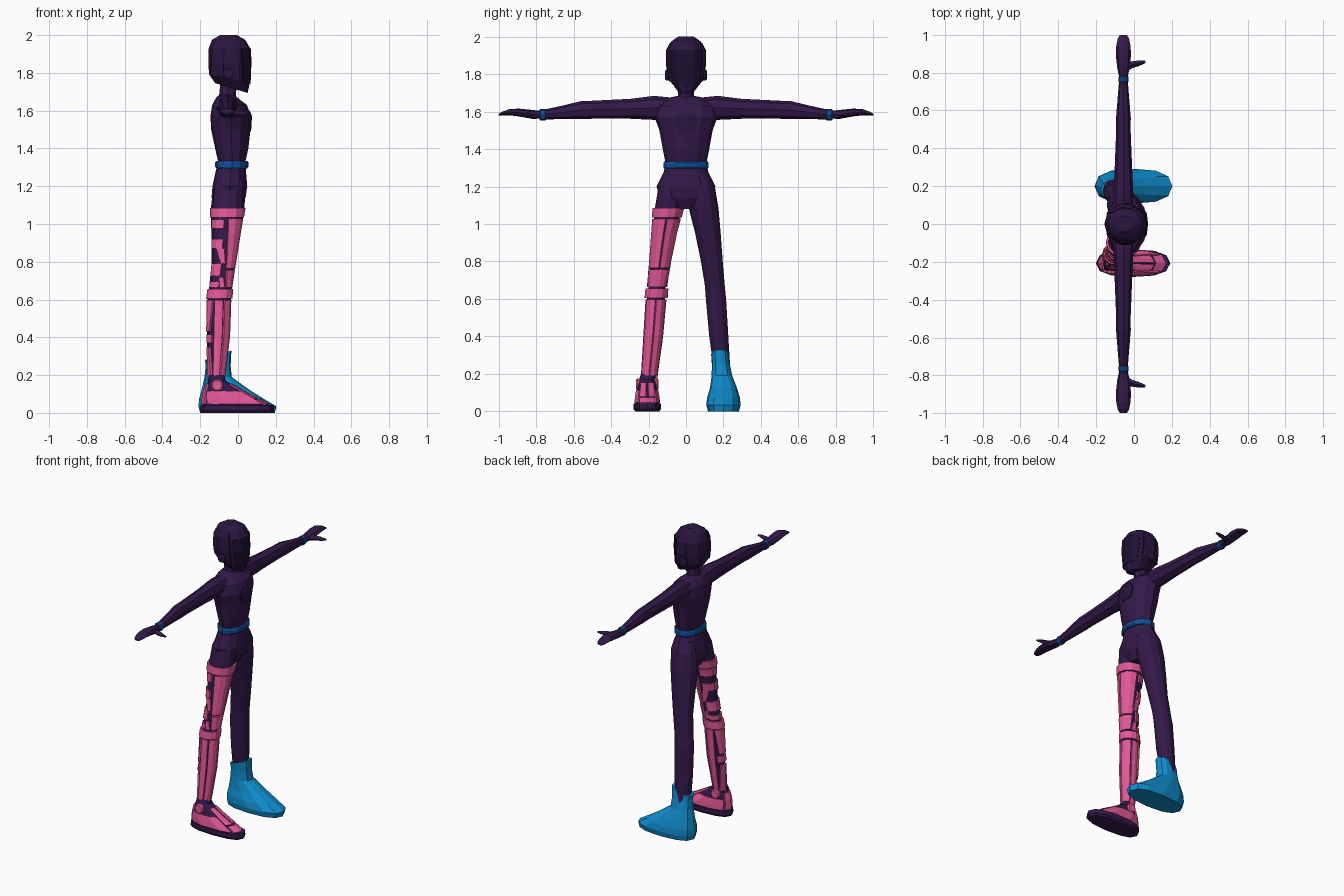
import bpy, bmesh, math
from mathutils import Vector


def material(name, rgb):
    m = bpy.data.materials.new(name)
    m.diffuse_color = (*rgb, 1)
    return m


SUIT = material("dark_purple", (0.034, 0.010, 0.068))
HELM = material("dark_helmet", (0.024, 0.008, 0.050))
VISOR = material("visor", (0.012, 0.005, 0.030))
PINK = material("pink", (0.78, 0.10, 0.32))
BLUE = material("blue", (0.005, 0.27, 0.62))
NAVY = material("deep_blue", (0.005, 0.08, 0.32))


def make(name, bm, mat, fix=True):
    if fix:
        bmesh.ops.recalc_face_normals(bm, faces=bm.faces)
    me = bpy.data.meshes.new(name)
    bm.to_mesh(me)
    bm.free()
    me.materials.append(mat)
    ob = bpy.data.objects.new(name, me)
    bpy.context.collection.objects.link(ob)
    return ob


def skin(name, rings, mat):
    bm = bmesh.new()
    rows = [[bm.verts.new(p) for p in r] for r in rings]
    n = len(rows[0])
    for a, b in zip(rows, rows[1:]):
        for i in range(n):
            j = (i + 1) % n
            bm.faces.new((a[i], a[j], b[j], b[i]))
    bm.faces.new(rows[0][::-1])
    bm.faces.new(rows[-1])
    return make(name, bm, mat)


def point(st, deg, off=0, p=1):
    # station: z, centre x, centre y, radius x, radius y, tilt
    z, cx, cy, rx, ry, tilt = (*st, 0)[:6]
    c, s = math.cos(math.radians(deg)), math.sin(math.radians(deg))
    dx = math.copysign(abs(c) ** p, c) * (rx + off)
    dy = math.copysign(abs(s) ** p, s) * (ry + off)
    return Vector((cx + dx, cy + dy, z + tilt * dx))


def loft(name, sts, mat, n=12, p=1):
    return skin(name, [[point(s, 360 * i / n, 0, p) for i in range(n)] for s in sts], mat)


def sample(sts, z):
    for a, b in zip(sts, sts[1:]):
        if a[0] <= z <= b[0]:
            t = (z - a[0]) / (b[0] - a[0])
            return [u + (v - u) * t for u, v in zip(a, b)]
    return list(sts[-1])


def panel(name, sts, z0, z1, low, high, mat, off=0.008, p=1, thick=0.012):
    # curved plate lying over a lofted body; low/high are its angle spans
    zs = [z0] + [s[0] for s in sts if z0 + .004 < s[0] < z1 - .004] + [z1]
    n = max(2, round((high[1] - high[0]) / 30))
    bm = bmesh.new()
    rows = []
    for z in zs:
        t = (z - z0) / (z1 - z0)
        a = low[0] + (high[0] - low[0]) * t
        b = low[1] + (high[1] - low[1]) * t
        st = sample(sts, z)
        rows.append([bm.verts.new(point(st, a + (b - a) * i / n, off, p)) for i in range(n + 1)])
    for r, q in zip(rows, rows[1:]):
        for i in range(n):
            bm.faces.new((r[i], r[i + 1], q[i + 1], q[i]))
    ob = make(name, bm, mat, False)
    m = ob.modifiers.new("thickness", "SOLIDIFY")
    m.thickness, m.offset = thick, -1


def tube(name, sts, mat, n=8):
    # sections across y: y, centre x, centre z, radius x, radius z
    skin(name, [[(cx + rx * math.cos(math.tau * i / n), y, cz + rz * math.sin(math.tau * i / n))
                 for i in range(n)] for y, cx, cz, rx, rz in sts], mat)


# torso, belt, chest plate and neck
torso = [(1.08, -.05, 0, .06, .05), (1.14, -.05, 0, .09, .14), (1.2, -.043, 0, .092, .157),
         (1.28, -.038, 0, .08, .118), (1.33, -.033, 0, .072, .11), (1.4, -.033, 0, .088, .124),
         (1.5, -.038, 0, .104, .142), (1.57, -.038, 0, .108, .168), (1.63, -.045, 0, .092, .16),
         (1.67, -.06, 0, .055, .11), (1.685, -.06, 0, .038, .04)]
loft("torso", torso, SUIT)
loft("belt", [(1.295, -.033, 0, .082, .117), (1.303, -.033, 0, .089, .121),
              (1.325, -.033, 0, .089, .121), (1.333, -.033, 0, .082, .117)], NAVY)
panel("chest_plate_lower", torso, 1.49, 1.545, (-14, 14), (-24, 24), HELM, .004, 1, .01)
panel("chest_plate_upper", torso, 1.545, 1.60, (-24, 24), (-12, 12), HELM, .004, 1, .01)
loft("neck", [(1.64, -.06, 0, .055, .055), (1.69, -.055, 0, .044, .042), (1.78, -.045, 0, .045, .042)], SUIT, 8)

# helmet with visor, side shells and ear discs
head = [(1.72, -.035, 0, .086, .05, -.3), (1.77, -.045, 0, .108, .092, -.2),
        (1.85, -.045, 0, .112, .104, 0), (1.93, -.045, 0, .110, .102, 0),
        (1.975, -.05, 0, .088, .078, 0), (2.0, -.05, 0, .045, .042, 0)]
loft("helmet", head, HELM)
panel("visor", head, 1.765, 1.93, (-48, 48), (-55, 55), VISOR, .004, 1, .01)
for s in (1, -1):
    lo, hi = (62, 150), (68, 140)
    if s < 0:
        lo, hi = (210, 298), (220, 292)
    panel("helmet_side", head, 1.77, 1.965, lo, hi, HELM, .007)
    tube("ear_disc", [(s * y, -.05, 1.795, r, r) for y, r in ((.08, .028), (.107, .028), (.112, .02))], HELM, 12)

# arms, bracelets, hands and thumbs
for s in (1, -1):
    X = -.056
    tube("arm", [(s * y, X, z, rx, rz) for y, z, rx, rz in (
        (.08, 1.615, .06, .06), (.17, 1.62, .052, .064), (.3, 1.615, .046, .053),
        (.5, 1.61, .038, .048), (.56, 1.608, .039, .048), (.66, 1.596, .031, .036),
        (.77, 1.583, .022, .025))], SUIT)
    tube("bracelet", [(s * y, X, 1.583, r, r + .004) for y, r in (
        (.748, .023), (.753, .027), (.777, .027), (.782, .023))], NAVY)
    tube("hand", [(s * y, X, z, rx, rz) for y, z, rx, rz in (
        (.77, 1.583, .021, .02), (.82, 1.585, .032, .024), (.89, 1.595, .040, .021),
        (.94, 1.597, .038, .017), (.98, 1.589, .030, .011), (1.0, 1.583, .018, .005))], SUIT)
    skin("thumb", [[(x + dx, s * (y + dy), 1.583 + dz) for dx, dy, dz in (
        (r * .3, -r, 0), (0, 0, r), (-r * .3, r, 0), (0, 0, -r))]
        for x, y, r in ((-.05, .815, .020), (-.02, .84, .018), (.025, .85, .014), (.06, .858, .006))], SUIT)


def leg_stations(s):
    return [(z, cx, s * cy, rx, ry) for z, cx, cy, rx, ry in (
        (.1, -.11, .202, .045, .040), (.2, -.115, .195, .045, .043), (.4, -.105, .175, .060, .051),
        (.6, -.100, .160, .062, .054), (.67, -.092, .154, .060, .053), (.8, -.075, .138, .064, .058),
        (.95, -.064, .117, .077, .068), (1.08, -.055, .095, .089, .079), (1.2, -.045, .082, .085, .072),
        (1.26, -.04, .07, .07, .05))]


loft("left_leg", leg_stations(1), SUIT)

# blue boot
loft("boot", [(0, -.003, .2, .198, .083), (.035, -.003, .2, .206, .092), (.075, -.035, .2, .171, .087),
              (.125, -.068, .2, .124, .072), (.19, -.105, .192, .072, .055), (.25, -.105, .186, .066, .048),
              (.305, -.105, .181, .070, .047, .35)], BLUE, 12, .8)

# armoured right leg: slimmer dark core
leg = [(z, cx, cy, rx - .007, ry - .007) for z, cx, cy, rx, ry in leg_stations(-1)]
loft("right_leg_core", leg, SUIT)
panel("thigh_band", leg, 1.035, 1.085, (0, 360), (0, 360), PINK, .012)
for side in ((4, 84), (-84, -4)):
    panel("thigh_front_plate", leg, .765, 1.028, (side[0], side[1] - 10) if side[0] > 0 else (side[0] + 10, side[1]),
          side, PINK, .009)
panel("knee_plate", leg, .665, .757, (-60, 60), (-70, 70), PINK, .011)
for z0, z1 in ((.975, 1.025), (.87, .92), (.725, .79), (.665, .695)):
    panel("thigh_back_band", leg, z0, z1, (100, 260), (100, 260), PINK, .009)
for c in (90, 270):
    d = 1 if c == 90 else -1
    lo = sorted((c - 8 * d, c + 14 * d))
    panel("thigh_side_strip", leg, .79, .87, lo, sorted((c + 2 * d, c + 40 * d)), PINK, .008)
    panel("knee_side_plate", leg, .665, .72, sorted((c - 22 * d, c + 5 * d)), lo, PINK, .008)
panel("knee_cuff", leg, .605, .655, (0, 360), (0, 360), PINK, .015)
for a, b in ((4, 62), (-62, -4)):
    panel("shin_plate", leg, .19, .597, (a, b), (a, b), PINK, .010)
for a, b in ((70, 112), (248, 290)):
    panel("shin_side_plate", leg, .17, .597, (a, b), (a, b), PINK, .009)
panel("calf_plate", leg, .43, .597, (140, 220), (122, 238), PINK, .011)
panel("calf_band", leg, .37, .415, (125, 235), (125, 235), PINK, .010)
panel("heel_guard", leg, .17, .35, (125, 235), (145, 215), PINK, .010)

# armoured right foot: sole, core, plates and ankle discs
Y = -.207
loft("sole", [(0, -.005, Y, .188, .064), (.012, -.005, Y, .197, .073), (.042, -.005, Y, .194, .073)], SUIT, 12, .8)
foot = [(.04, -.008, Y, .178, .062), (.075, -.04, Y, .144, .059), (.11, -.07, Y, .108, .053),
        (.17, -.112, Y, .046, .043), (.2, -.114, -.198, .043, .042)]
loft("foot_core", foot, SUIT, 12, .8)
panel("toe_cap", foot, .046, .073, (-32, 32), (-32, 32), PINK, .009, .8)
for a, b in ((3, 34), (-34, -3)):
    panel("instep_plate", foot, .08, .155, (a, b), (a, b), PINK, .009, .8)
for a, b in ((40, 142), (218, 320)):
    panel("foot_side_plate", foot, .046, .115, (a, b), (a, b), PINK, .009, .8)
panel("heel_plate", foot, .046, .155, (150, 210), (150, 210), PINK, .009, .8)
for s in (1, -1):
    tube("ankle_disc", [(Y + s * y, -.11, .145, r, r) for y, r in ((.02, .033), (.053, .033), (.06, .026))], PINK, 10)
